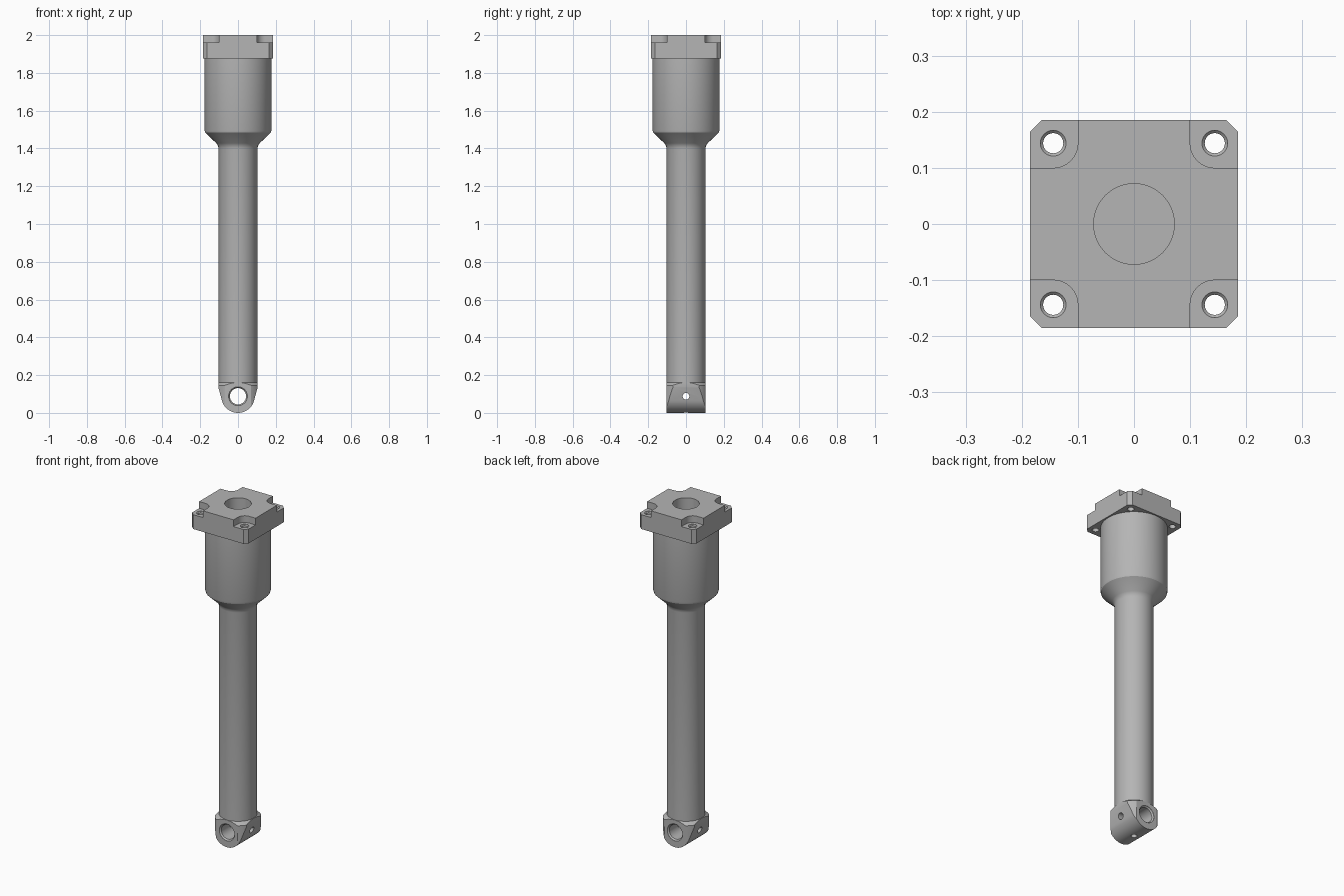
import bpy, bmesh
from math import sin, cos, pi, radians
from mathutils import Matrix

cube = bpy.data.objects.get("Cube")
if cube:
    bpy.data.objects.remove(cube, do_unlink=True)

GREY = (0.46, 0.46, 0.46, 1)
steel = bpy.data.materials.new("grey steel")
steel.diffuse_color = GREY
steel.use_nodes = True
steel.node_tree.nodes["Principled BSDF"].inputs["Base Color"].default_value = GREY


def finish(name, bm):
    bmesh.ops.remove_doubles(bm, verts=bm.verts, dist=1e-5)
    bmesh.ops.recalc_face_normals(bm, faces=bm.faces)
    mesh = bpy.data.meshes.new(name)
    bm.to_mesh(mesh)
    bm.free()
    mesh.materials.append(steel)
    ob = bpy.data.objects.new(name, mesh)
    bpy.context.collection.objects.link(ob)
    return ob


def prism(name, outline, low, high, matrix=Matrix()):
    """Extrude a flat outline along local z."""
    bm = bmesh.new()
    face = bm.faces.new([bm.verts.new((x, y, low)) for x, y in outline])
    ext = bmesh.ops.extrude_face_region(bm, geom=[face])
    verts = [v for v in ext["geom"] if isinstance(v, bmesh.types.BMVert)]
    bmesh.ops.translate(bm, verts=verts, vec=(0, 0, high - low))
    bm.transform(matrix)
    return finish(name, bm)


def lathe(name, profile, matrix=Matrix(), steps=48):
    """Revolve (radius, height) points around local z."""
    bm = bmesh.new()
    verts = [bm.verts.new((r, 0, z)) for r, z in profile]
    edges = [bm.edges.new(pair) for pair in zip(verts, verts[1:])]
    bmesh.ops.spin(bm, geom=verts + edges, cent=(0, 0, 0), axis=(0, 0, 1),
                   angle=2 * pi, steps=steps)
    bm.transform(matrix)
    return finish(name, bm)


def rod(radius, low, high, matrix=Matrix()):
    return lathe("cutter", [(0, low), (radius, low), (radius, high), (0, high)], matrix, 32)


def arc(cx, cy, r, start, end, n):
    angles = [radians(start + (end - start) * i / n) for i in range(n + 1)]
    return [(cx + r * cos(a), cy + r * sin(a)) for a in angles]


def boolean(ob, tool, operation="DIFFERENCE"):
    tool.hide_render = True
    mod = ob.modifiers.new("cut", "BOOLEAN")
    mod.object, mod.operation, mod.solver = tool, operation, "EXACT"
    bpy.context.view_layer.objects.active = ob
    bpy.ops.object.modifier_apply(modifier=mod.name)
    bpy.data.objects.remove(tool, do_unlink=True)


# Stepped hollow shaft, closed near its lower end
shaft = lathe("shaft", [
    (0, 0.15), (0.103, 0.15), (0.103, 1.4), (0.106, 1.415), (0.115, 1.428),
    (0.174, 1.484), (0.177, 1.495), (0.177, 1.877),
    (0.072, 1.877), (0.072, 0.25), (0, 0.25)], steps=64)

# Square mounting flange with chamfered corners
H, C = 0.185, 0.165
flange = prism("mounting_flange", [
    (-C, -H), (C, -H), (H, -C), (H, C), (C, H), (-C, H), (-H, C), (-H, -C)], 1.875, 2.0)
boolean(flange, rod(0.072, 1.8, 2.1))

# Corner pockets, each with a chamfered bolt hole
P = 0.144
for i in range(4):
    turn = Matrix.Rotation(i * pi / 2, 4, "Z")
    pocket = arc(P, P, 0.044, 180, 270, 10) + [(0.3, 0.1), (0.3, 0.3), (0.1, 0.3)]
    boolean(flange, prism("cutter", pocket, 1.96, 2.1, turn))
    bolt = lathe("cutter", [(0, 1.8), (0.018, 1.8), (0.018, 1.953), (0.023, 1.958),
                            (0.023, 1.98), (0, 1.98)],
                 turn @ Matrix.Translation((P, P, 0)), 24)
    boolean(flange, bolt)

# Clevis eye: rounded tongue trimmed by a round blank with a sloped shoulder
R = 0.088
upright = Matrix.Rotation(pi / 2, 4, "X")
tongue = arc(0, R, R, -166, -14, 28) + [(0.104, 0.135), (0.104, 0.17), (-0.104, 0.17), (-0.104, 0.135)]
eye = prism("rod_eye", tongue, -0.104, 0.104, upright)
boolean(eye, lathe("cutter", [(0, -0.1), (0.125, -0.1), (0.125, 0.146), (0.1, 0.164), (0, 0.164)],
                   steps=64), "INTERSECT")

# Pin hole with chamfered rims, then the small cross and grease holes
pin = lathe("cutter", [(0, -0.12), (0.05, -0.12), (0.05, -0.103), (0.043, -0.095),
                       (0.043, 0.095), (0.05, 0.103), (0.05, 0.12), (0, 0.12)],
            Matrix.Translation((0, 0, R)) @ upright, 40)
boolean(eye, pin)
boolean(eye, rod(0.018, -0.2, 0.2, Matrix.Translation((0, 0, R)) @ Matrix.Rotation(pi / 2, 4, "Y")))
boolean(eye, rod(0.016, -0.1, R))

# Smooth round surfaces, keep machined edges sharp
bpy.ops.object.select_all(action="DESELECT")
for ob in (shaft, flange, eye):
    ob.select_set(True)
bpy.context.view_layer.objects.active = shaft
bpy.ops.object.shade_smooth_by_angle(angle=radians(25))
